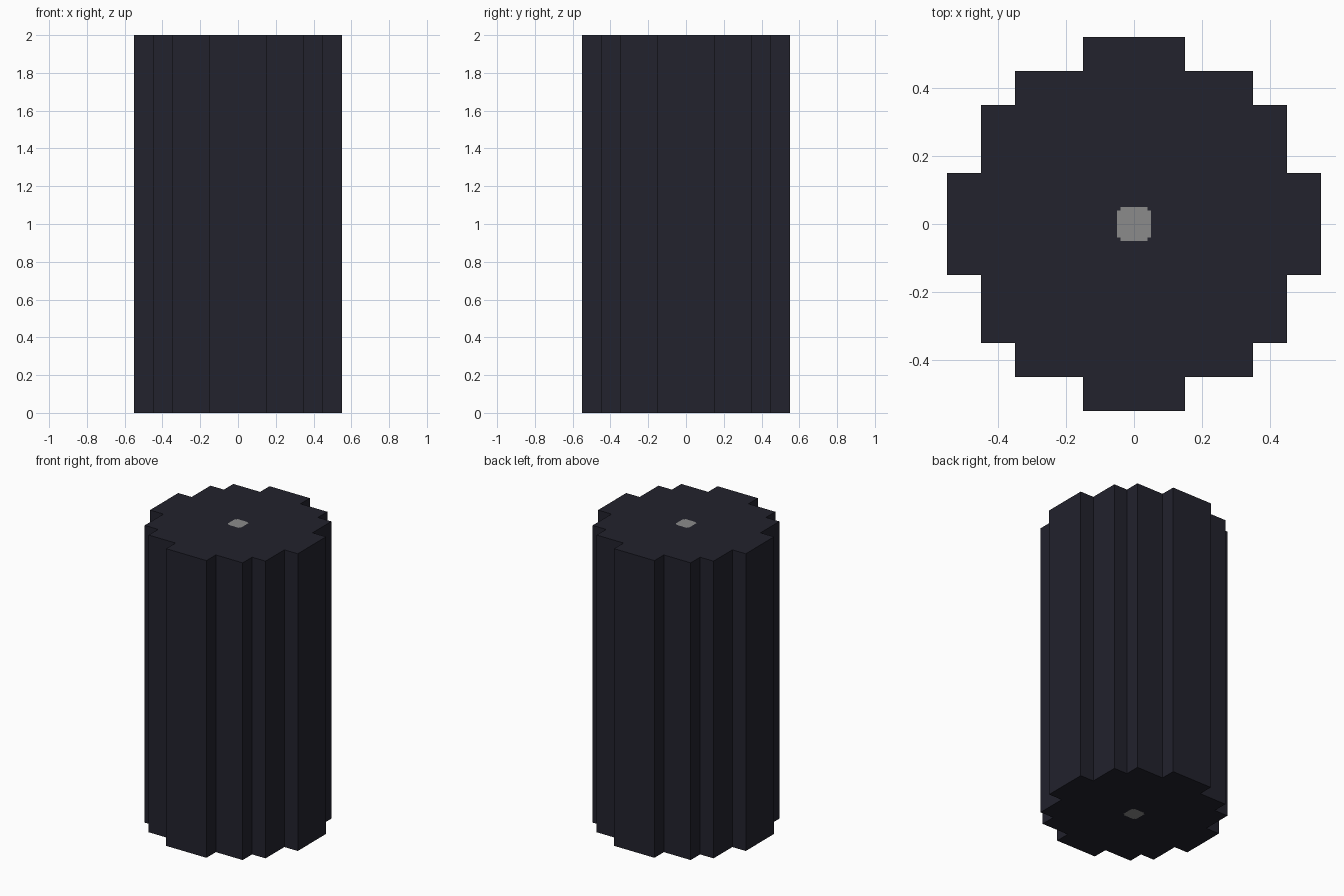
import bpy
import bmesh
from mathutils import Vector

cube = bpy.data.objects.get("Cube")
if cube:
    bpy.data.objects.remove(cube, do_unlink=True)

HEIGHT = 2.0


def make_material(name, color):
    mat = bpy.data.materials.new(name)
    mat.use_nodes = True
    mat.diffuse_color = color
    mat.node_tree.nodes["Principled BSDF"].inputs["Base Color"].default_value = color
    return mat


def stepped_ring(quarter):
    """Turn a quarter outline by 90 degrees four times into a closed outline."""
    ring = []
    points = quarter
    for _ in range(4):
        ring += points
        points = [(-y, x) for x, y in points]
    return ring


def prism(name, outlines, mat):
    """Fill the outlines (inner ones become holes) and extrude them upward."""
    bm = bmesh.new()
    edges = []
    for outline in outlines:
        verts = [bm.verts.new((x, y, 0)) for x, y in outline]
        edges += [bm.edges.new((v, verts[i - 1])) for i, v in enumerate(verts)]
    bmesh.ops.triangle_fill(bm, use_beauty=True, edges=edges, normal=Vector((0, 0, 1)))
    base = bm.faces[:]
    top = bmesh.ops.extrude_face_region(bm, geom=base, use_keep_orig=True)["geom"]
    lifted = [g for g in top if isinstance(g, bmesh.types.BMVert)]
    bmesh.ops.translate(bm, verts=lifted, vec=(0, 0, HEIGHT))
    bmesh.ops.recalc_face_normals(bm, faces=bm.faces[:])
    mesh = bpy.data.meshes.new(name)
    bm.to_mesh(mesh)
    bm.free()
    mesh.materials.append(mat)
    obj = bpy.data.objects.new(name, mesh)
    bpy.context.collection.objects.link(obj)
    return obj


# Outlines: one quarter each, running from +x round to +y
body_outline = stepped_ring([(0.55, -0.15), (0.55, 0.15), (0.45, 0.15), (0.45, 0.35),
                             (0.35, 0.35), (0.35, 0.45), (0.15, 0.45)])
core_outline = stepped_ring([(0.05, -0.04), (0.05, 0.04), (0.04, 0.04)])

# Dark stepped column with a bore, and the grey core filling it flush
prism("column_body", [body_outline, core_outline],
      make_material("dark navy", (0.016, 0.016, 0.026, 1)))
prism("center_core", [core_outline],
      make_material("mid grey", (0.26, 0.26, 0.26, 1)))
